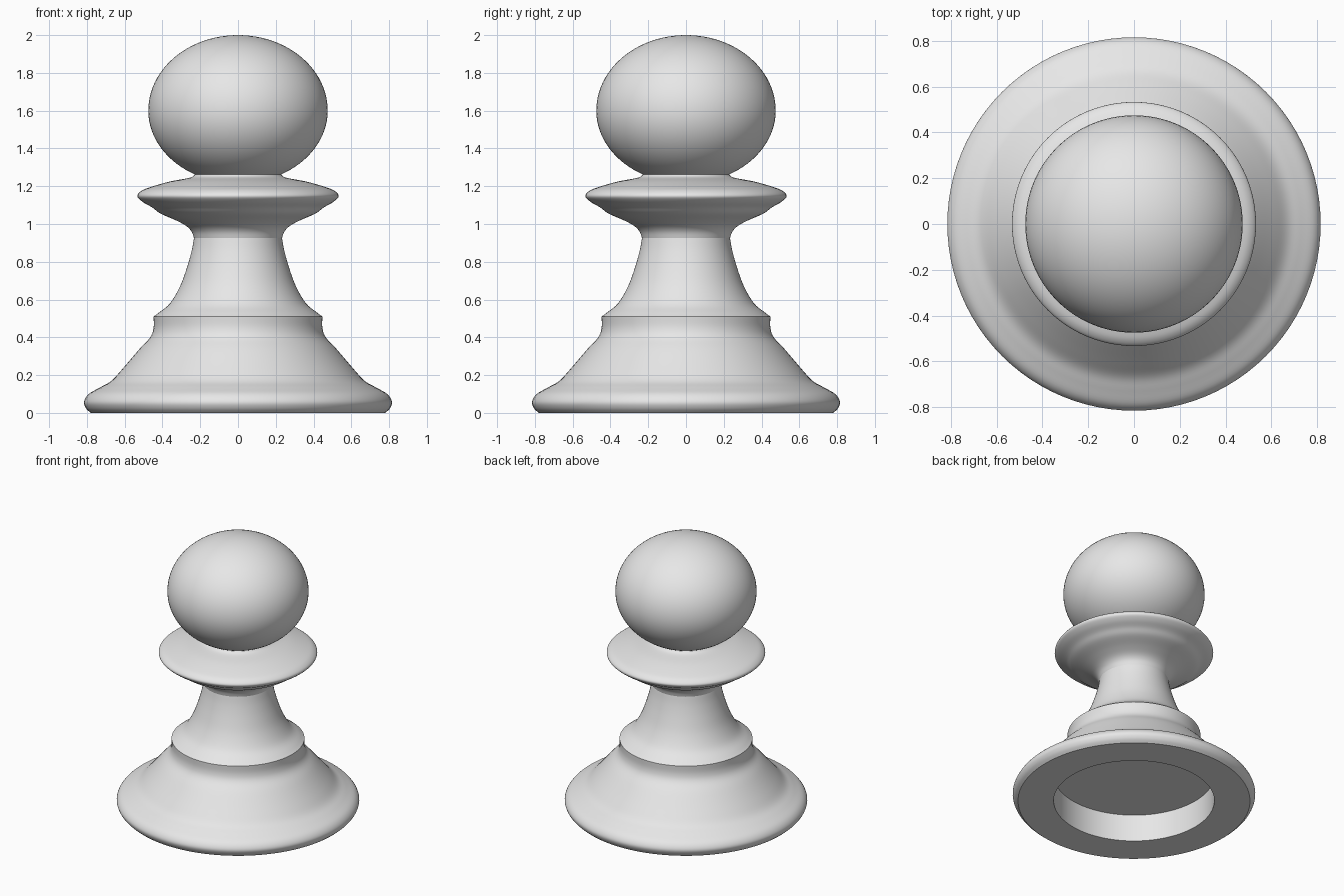
import bpy, bmesh, math

SIDES = 96

cube = bpy.data.objects.get("Cube")
if cube:
    bpy.data.objects.remove(cube, do_unlink=True)

grey = bpy.data.materials.new("light_grey")
grey.use_nodes = True
grey.diffuse_color = (0.8, 0.8, 0.8, 1)
grey.node_tree.nodes["Principled BSDF"].inputs["Base Color"].default_value = (0.8, 0.8, 0.8, 1)


def smooth_path(points, steps=5):
    """Catmull-Rom curve through (radius, height) points."""
    ext = [points[0]] + points + [points[-1]]
    path = []
    for a, b, c, d in zip(ext, ext[1:], ext[2:], ext[3:]):
        for i in range(steps):
            t = i / steps
            path.append(tuple(
                0.5 * (2 * q + (r - p) * t + (2 * p - 5 * q + 4 * r - s) * t * t
                       + (3 * q - p - 3 * r + s) * t ** 3)
                for p, q, r, s in zip(a, b, c, d)))
    return path + [points[-1]]


def lathe(name, path):
    """Spin a bottom-to-top profile around the z axis."""
    bm = bmesh.new()
    verts = [bm.verts.new((r, 0, z)) for r, z in path]
    edges = [bm.edges.new(pair) for pair in zip(verts, verts[1:])]
    bmesh.ops.spin(bm, geom=verts + edges, cent=(0, 0, 0), axis=(0, 0, 1),
                   angle=math.tau, steps=SIDES, use_merge=True)
    bmesh.ops.remove_doubles(bm, verts=bm.verts, dist=1e-5)
    bmesh.ops.recalc_face_normals(bm, faces=bm.faces)
    # Open bands have no inside, so make sure the outer wall faces outward
    widest = max(bm.faces, key=lambda f: f.calc_center_median().xy.length)
    if widest.normal.xy.dot(widest.calc_center_median().xy) < 0:
        bmesh.ops.reverse_faces(bm, faces=bm.faces)
    mesh = bpy.data.meshes.new(name)
    bm.to_mesh(mesh)
    bm.free()
    mesh.materials.append(grey)
    obj = bpy.data.objects.new(name, mesh)
    bpy.context.collection.objects.link(obj)
    bpy.ops.object.select_all(action='DESELECT')
    obj.select_set(True)
    bpy.context.view_layer.objects.active = obj
    bpy.ops.object.shade_smooth_by_angle(angle=math.radians(35))
    return obj


# Foot with a round recess underneath
foot = smooth_path([(0.78, 0), (0.805, 0.025), (0.815, 0.06), (0.79, 0.1), (0.73, 0.135),
                    (0.67, 0.17), (0.61, 0.235), (0.52, 0.34), (0.465, 0.4),
                    (0.447, 0.45), (0.447, 0.51)])
lathe("foot", [(0, 0.2), (0.54, 0.2), (0.54, 0)] + foot)

# Flared stem
lathe("stem", smooth_path([(0.447, 0.51), (0.42, 0.53), (0.36, 0.58), (0.307, 0.67),
                           (0.27, 0.77), (0.245, 0.86), (0.233, 0.925)]))

# Collar disc
lathe("collar", smooth_path([(0.233, 0.925), (0.246, 0.96), (0.275, 0.99), (0.33, 1.02),
                             (0.41, 1.055), (0.455, 1.088), (0.505, 1.117), (0.533, 1.147),
                             (0.512, 1.175), (0.465, 1.195), (0.36, 1.225),
                             (0.255, 1.245), (0.228, 1.262)]))

# Flattened ball head, open where it meets the collar
START = math.radians(-61.3)
head = []
for i in range(41):
    a = START + (math.pi / 2 - START) * i / 40
    head.append((max(0, 0.475 * math.cos(a)), 1.6 + (0.4 if a > 0 else 0.385) * math.sin(a)))
lathe("head", head)
